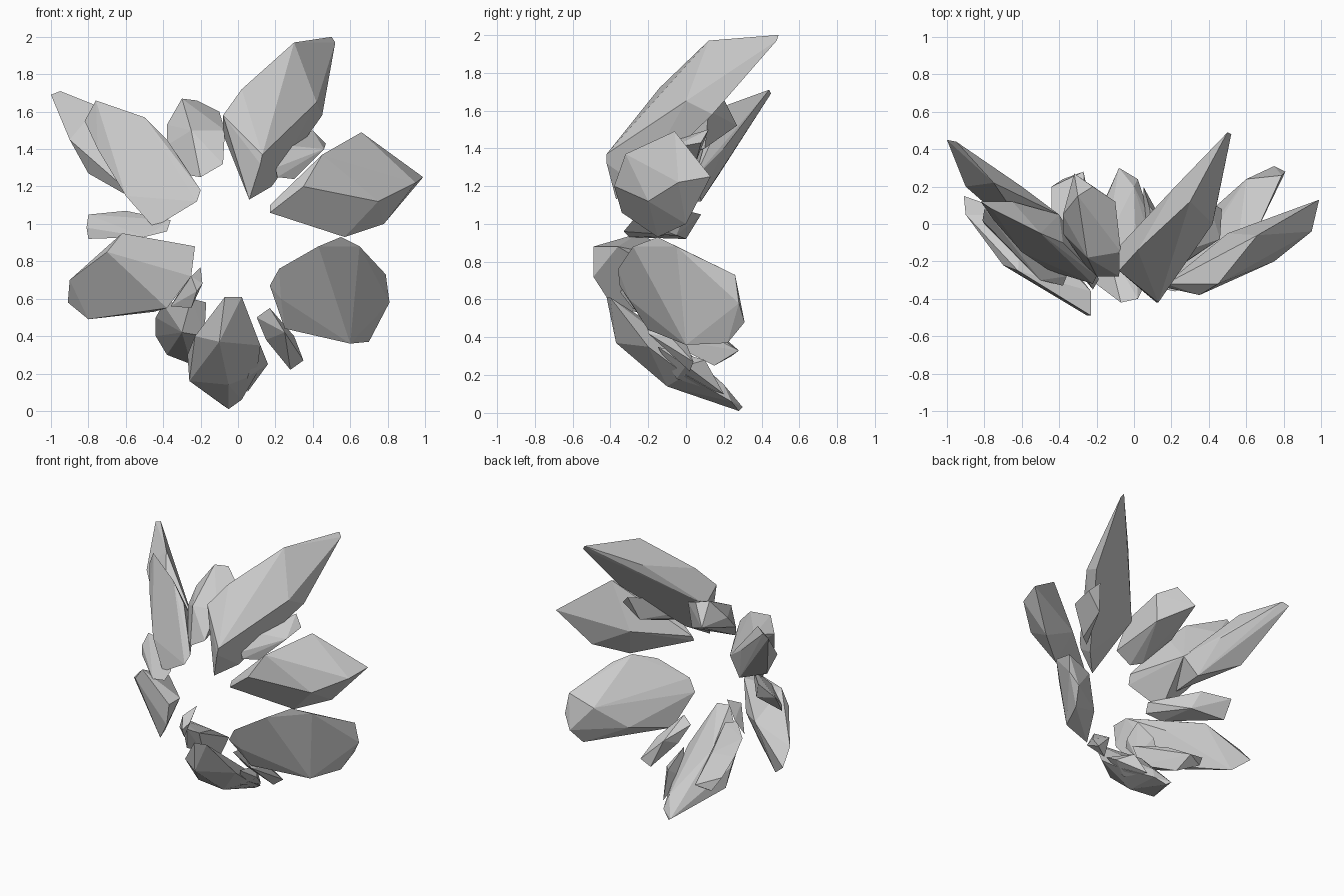
import bpy
import bmesh
import math
from mathutils import Vector

default_cube = bpy.data.objects.get("Cube")
if default_cube:
    bpy.data.objects.remove(default_cube, do_unlink=True)

CENTIMETRE = 0.01


def shard(name, *corners):
    """Faceted rock: the convex shell around a few corners (x, y, z in centimetres)."""
    mesh = bpy.data.meshes.new(name)
    shell = bmesh.new()
    for corner in corners:
        shell.verts.new(Vector(corner) * CENTIMETRE)

    # Wrap the corners and discard any that fall inside the shell
    hull = bmesh.ops.convex_hull(shell, input=shell.verts[:])
    inside = {item for item in hull["geom_interior"] + hull["geom_unused"]
              if isinstance(item, bmesh.types.BMVert)}
    bmesh.ops.delete(shell, geom=list(inside), context="VERTS")

    # Merge nearly flat triangles into broad cut facets
    bmesh.ops.dissolve_limit(shell, angle_limit=math.radians(5),
                             verts=shell.verts[:], edges=shell.edges[:])
    bmesh.ops.recalc_face_normals(shell, faces=shell.faces[:])
    shell.to_mesh(mesh)
    shell.free()

    rock = bpy.data.objects.new(name, mesh)
    bpy.context.collection.objects.link(rock)
    return rock


# Tall shard at the top, leaning outwards and back
shard("top_shard",
      (50, 49, 200), (52, 48, 197), (30, 12, 197), (2, -14, 172),
      (-8, -25, 158), (-8, -12, 148), (13, -42, 137), (12, -42, 132),
      (6, -37, 113), (18, -25, 120), (42, 0, 165), (45, 14, 158),
      (10, 6, 170), (22, 20, 182))

# Large wedge on the upper left side
shard("upper_left_rock",
      (66, -6, 149), (99, 13, 125), (95, -4, 122), (78, 0, 100),
      (57, -15, 93), (17, -34, 106), (17, -32, 110), (35, -38, 120),
      (45, -32, 137), (50, -5, 115), (75, -20, 112))

# Broad rounded boulder on the lower left side
shard("lower_left_rock",
      (55, -15, 93), (65, -5, 88), (79, 26, 73), (81, 28, 58),
      (70, 22, 37), (60, 0, 36), (25, -20, 44), (23, -30, 60),
      (17, -35, 67), (22, -36, 76), (43, -28, 88), (75, 31, 48),
      (60, 24, 66), (42, 8, 50))

# Bottom boulder with a small chip against its side
shard("bottom_rock",
      (-7, -42, 61), (2, -40, 61), (12, -20, 35), (-26, -10, 16),
      (-27, -15, 30), (-23, -30, 40), (-5, 28, 1), (-8, 30, 3),
      (2, 24, 6), (10, 0, 20), (-10, -37, 37), (-5, -10, 14),
      (0, 20, 15), (-15, -10, 42))
shard("bottom_chip",
      (16, 0, 25), (5, 20, 10), (12, -15, 35), (8, 10, 28), (5, -5, 18))

# Blocky slab on the lower right side
shard("lower_right_rock",
      (-23, -49, 88), (-25, -49, 72), (-38, -38, 55), (-62, -25, 95),
      (-70, -22, 85), (-90, 5, 70), (-91, 15, 58), (-80, 8, 49),
      (-45, -22, 53), (-23, -36, 88), (-60, 4, 80), (-40, -14, 75))

# Thin flat shard wedged above the slab
shard("right_flat_shard",
      (-80, 8, 105), (-81, 2, 98), (-60, 0, 107), (-36, -28, 102),
      (-38, -33, 96), (-80, 0, 92), (-50, -30, 93), (-55, -5, 94))

# Paired shards on the upper right side
shard("upper_right_front_shard",
      (-76, 8, 166), (-82, 12, 155), (-50, -5, 157), (-38, -10, 145),
      (-20, -28, 118), (-22, -32, 112), (-45, -25, 98), (-60, -15, 115),
      (-75, 2, 140), (-65, 12, 150), (-40, 5, 125))
shard("upper_right_back_shard",
      (-100, 45, 169), (-95, 44, 171), (-75, 22, 163), (-40, 5, 125),
      (-80, 18, 127), (-90, 20, 145), (-60, 20, 140), (-50, -15, 110),
      (-50, 8, 112))

# Rounded rock beside the top shard
shard("upper_middle_rock",
      (-30, 15, 167), (-32, 27, 152), (-22, 20, 166), (-10, 12, 160),
      (-8, -28, 132), (-20, -28, 125), (-26, -22, 126), (-38, 5, 153),
      (-38, -5, 142), (-7, -15, 150), (-12, 10, 140), (-25, -18, 150))

# Small filler stones in the gaps of the ring
shard("upper_left_stone",
      (40, 12, 150), (47, 8, 143), (46, -8, 140), (30, -18, 124),
      (21, -25, 125), (20, -25, 130), (26, -15, 142), (35, 5, 132))
shard("lower_left_stone",
      (17, -22, 55), (10, -20, 50), (30, -8, 40), (35, 4, 27),
      (28, 2, 22), (15, -12, 38), (25, -20, 42), (20, -2, 42))
shard("lower_right_stone",
      (-25, -25, 60), (-17, -22, 58), (-18, -15, 40), (-25, 15, 25),
      (-38, 24, 30), (-44, 20, 40), (-44, 5, 50), (-40, -10, 57),
      (-30, -18, 42), (-27, 28, 33), (-25, 5, 48))
shard("right_pebble",
      (-20, -20, 77), (-25, -30, 72), (-36, -18, 56), (-25, -28, 55),
      (-19, -30, 68), (-30, -15, 66), (-22, -35, 64))
